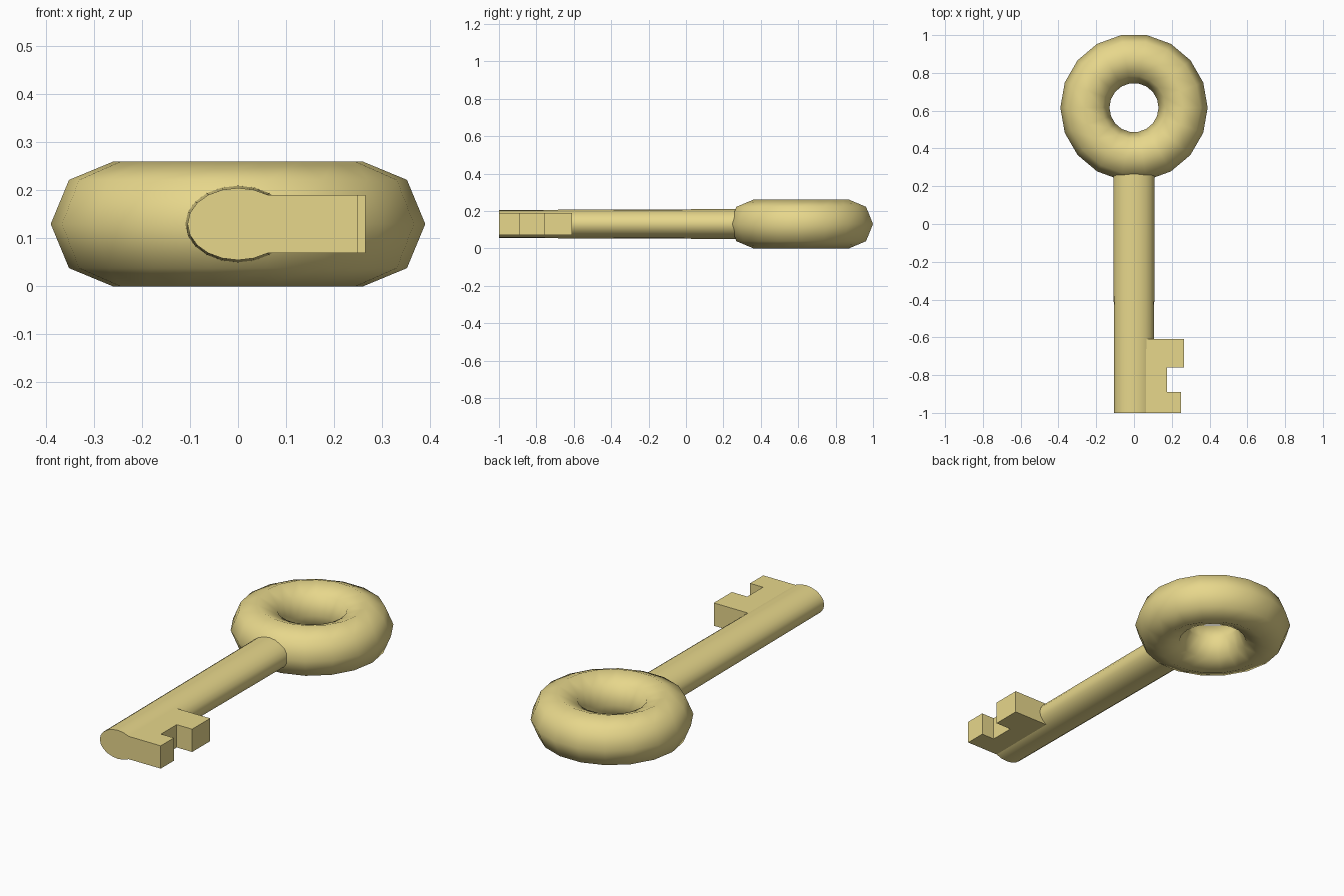
import bpy, bmesh, math

if "Cube" in bpy.data.objects:
    bpy.data.objects.remove(bpy.data.objects["Cube"])

MID_Z = 0.13
brass = bpy.data.materials.new("pale_brass")
brass.diffuse_color = (0.80, 0.68, 0.26, 1)
brass.use_nodes = True
brass.node_tree.nodes["Principled BSDF"].inputs["Base Color"].default_value = brass.diffuse_color


def finish(obj, name, angle):
    obj.name = name
    obj.data.materials.append(brass)
    bpy.ops.object.select_all(action='DESELECT')
    obj.select_set(True)
    bpy.context.view_layer.objects.active = obj
    bpy.ops.object.shade_smooth_by_angle(angle=math.radians(angle))


def from_bmesh(bm, name, angle):
    bmesh.ops.recalc_face_normals(bm, faces=bm.faces[:])
    mesh = bpy.data.meshes.new(name)
    bm.to_mesh(mesh)
    bm.free()
    obj = bpy.data.objects.new(name, mesh)
    bpy.context.collection.objects.link(obj)
    finish(obj, name, angle)


# Ring handle
bpy.ops.mesh.primitive_torus_add(major_segments=18, minor_segments=8,
                                 major_radius=0.26, minor_radius=0.13,
                                 location=(0, 0.616, MID_Z))
finish(bpy.context.object, "ring_handle", 80)

# Shaft: slightly tapered oval rod running into the ring
SIDES = 20
bm = bmesh.new()
rings = []
for y, rx, rz in ((-1.0, 0.105, 0.075), (0.33, 0.11, 0.08)):
    rings.append([bm.verts.new((rx * math.cos(2 * math.pi * i / SIDES), y,
                                MID_Z + rz * math.sin(2 * math.pi * i / SIDES)))
                  for i in range(SIDES)])
for i in range(SIDES):
    j = (i + 1) % SIDES
    bm.faces.new((rings[0][i], rings[0][j], rings[1][j], rings[1][i]))
for ring in rings:
    bm.faces.new(ring)
from_bmesh(bm, "shaft", 45)

# Key bit: notched outline extruded upwards
outline = [(0.055, -1.0), (0.25, -1.0), (0.25, -0.89), (0.175, -0.89),
           (0.175, -0.76), (0.265, -0.76), (0.265, -0.61), (0.055, -0.61)]
bm = bmesh.new()
face = bm.faces.new([bm.verts.new((x, y, 0.07)) for x, y in outline])
top = bmesh.ops.extrude_face_region(bm, geom=[face])["geom"]
bmesh.ops.translate(bm, vec=(0, 0, 0.12),
                    verts=[g for g in top if isinstance(g, bmesh.types.BMVert)])
from_bmesh(bm, "key_bit", 30)
